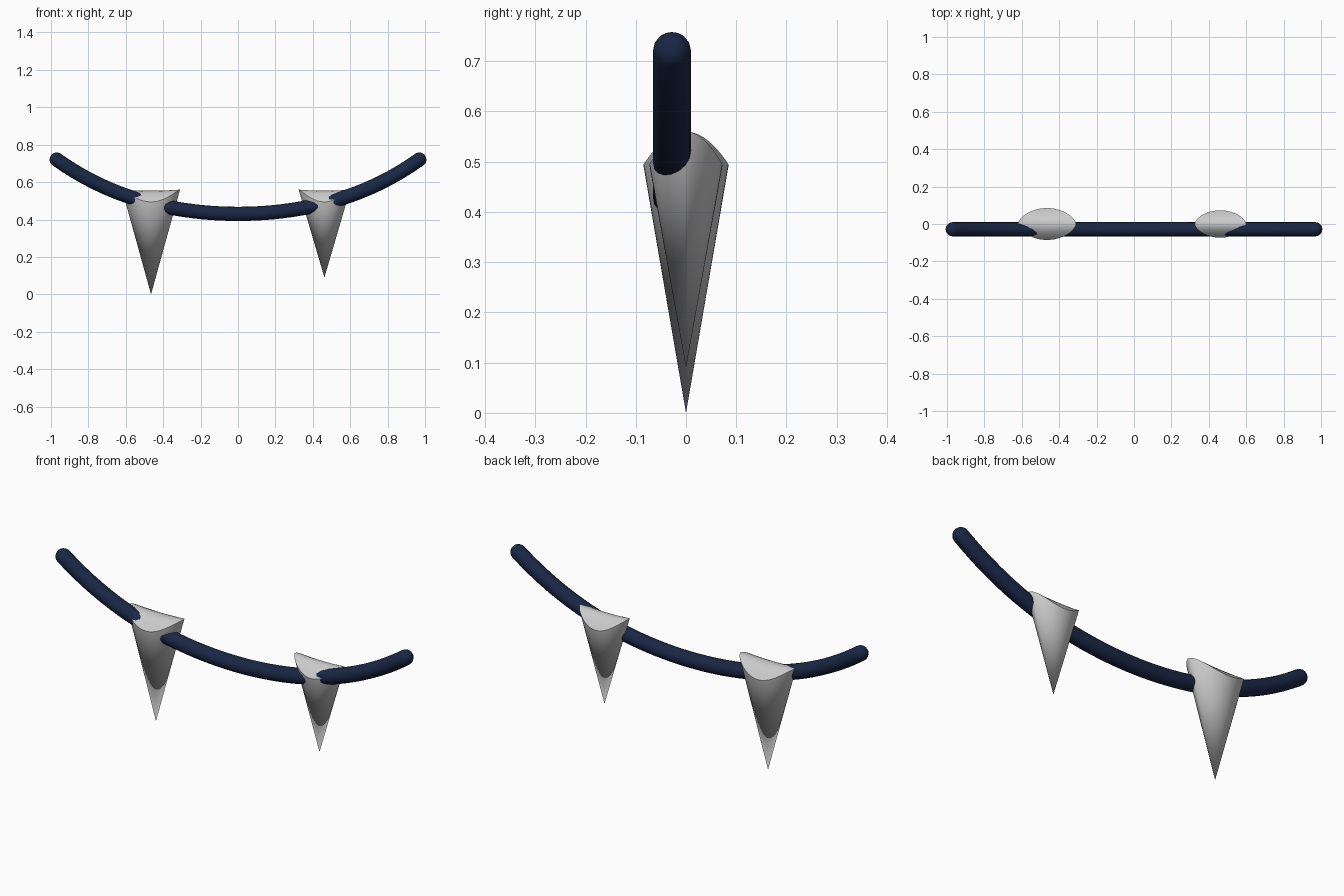
import bpy, bmesh, math
from mathutils import Vector

if "Cube" in bpy.data.objects:
    bpy.data.objects.remove(bpy.data.objects["Cube"])

# Dark blue cord material
navy = bpy.data.materials.new("navy")
navy.diffuse_color = (0.01, 0.02, 0.06, 1)
navy.use_nodes = True
navy.node_tree.nodes["Principled BSDF"].inputs["Base Color"].default_value = navy.diffuse_color


# Tooth: lens-shaped cone with an arched top, pointed at the bottom
def tooth(name, cx, half_w, half_d, tip_z, top=0.56, drop=0.06, n=24, m=8):
    bm = bmesh.new()

    def rim(u, v):
        k = max(0.0, 1 - u * u) ** 0.62
        z = top - drop * (k * v) ** 2 - 0.006 * (1 - u * u)
        return (cx + half_w * u, half_d * k * v, z)

    us = [-math.cos(math.pi * i / n) for i in range(1, n)]
    rows = [[bm.verts.new(rim(u, -1 + 2 * j / m)) for j in range(m + 1)] for u in us]
    left, right = (bm.verts.new(rim(u, 0)) for u in (-1, 1))
    tip = bm.verts.new((cx, 0, tip_z))
    # Arched top surface
    for a, b in zip(rows, rows[1:]):
        for j in range(m):
            bm.faces.new((a[j], b[j], b[j + 1], a[j + 1]))
    for j in range(m):
        bm.faces.new((left, rows[0][j], rows[0][j + 1]))
        bm.faces.new((right, rows[-1][j + 1], rows[-1][j]))
    # Tapering sides
    loop = [left] + [r[0] for r in rows] + [right] + [r[m] for r in reversed(rows)]
    for a, b in zip(loop, loop[1:] + loop[:1]):
        bm.faces.new((b, a, tip))
    bmesh.ops.recalc_face_normals(bm, faces=bm.faces)
    me = bpy.data.meshes.new(name)
    bm.to_mesh(me)
    bm.free()
    ob = bpy.data.objects.new(name, me)
    bpy.context.collection.objects.link(ob)
    return ob


# Cord: hanging curve with rounded ends
def cord(radius=0.038, end=0.969, y=-0.028, n=40):
    def at(x):
        return Vector((x, y, 0.43 + 0.25 * x**2 + 0.063 * x**4))

    pts = [(at(-end + 2 * end * i / n), 1.0) for i in range(n + 1)]
    slope = 0.5 * end + 0.252 * end**3
    out = Vector((1, 0, slope)).normalized()
    for i in range(1, 7):
        a = math.pi / 2 * i / 6
        step = out * radius * math.sin(a)
        r = max(math.cos(a), 0.01)
        pts.append((at(end) + step, r))
        pts.insert(0, (at(-end) + Vector((-step.x, 0, step.z)), r))
    cu = bpy.data.curves.new("cord", "CURVE")
    cu.dimensions = "3D"
    cu.bevel_depth = radius
    cu.bevel_resolution = 6
    cu.use_fill_caps = True
    sp = cu.splines.new("POLY")
    sp.points.add(len(pts) - 1)
    for p, (co, r) in zip(sp.points, pts):
        p.co = (*co, 1)
        p.radius = r
    ob = bpy.data.objects.new("cord", cu)
    bpy.context.collection.objects.link(ob)
    cu.materials.append(navy)
    bpy.context.view_layer.objects.active = ob
    ob.select_set(True)
    bpy.ops.object.convert(target="MESH")
    return bpy.context.object


parts = [cord(),
         tooth("large_tooth", -0.465, 0.155, 0.085, 0.0),
         tooth("small_tooth", 0.462, 0.138, 0.073, 0.09)]

# Smooth shading with sharp rims
for ob in parts:
    bpy.ops.object.select_all(action="DESELECT")
    ob.select_set(True)
    bpy.context.view_layer.objects.active = ob
    bpy.ops.object.shade_smooth_by_angle(angle=math.radians(35))
